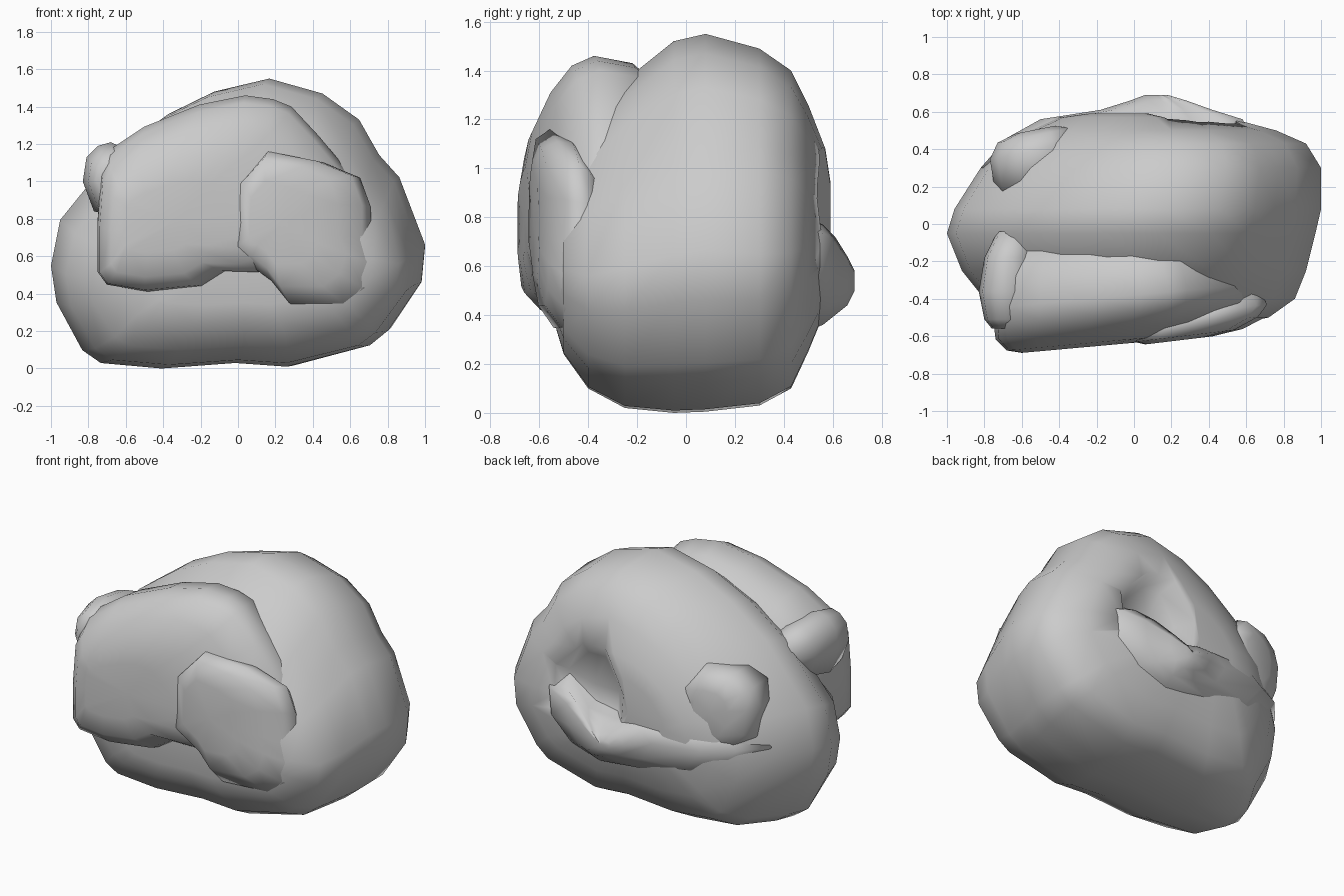
import bpy, bmesh


def loft(name, outline, rings, shear=0.0, pivot=0.0):
    """Stretch a front outline (x, z) into rings (y, x0, x1, z0, z1) and skin them."""
    xs, zs = [p[0] for p in outline], [p[1] for p in outline]
    ax, bx, az, bz = min(xs), max(xs), min(zs), max(zs)
    bm = bmesh.new()
    loops = []
    for y, x0, x1, z0, z1 in rings:
        loop = []
        for px, pz in outline:
            x = x0 + (px - ax) / (bx - ax) * (x1 - x0)
            z = z0 + (pz - az) / (bz - az) * (z1 - z0)
            loop.append(bm.verts.new((x, y + shear * (x - pivot), z)))
        loops.append(loop)
    n = len(outline)
    for a, b in zip(loops, loops[1:]):
        for i in range(n):
            bm.faces.new((a[i], a[(i + 1) % n], b[(i + 1) % n], b[i]))
    # fan caps
    for loop in (loops[0], loops[-1]):
        cap = bm.faces.new(loop)
        bmesh.ops.poke(bm, faces=[cap])
    bmesh.ops.recalc_face_normals(bm, faces=bm.faces)
    for f in bm.faces:
        f.smooth = True
    mesh = bpy.data.meshes.new(name)
    bm.to_mesh(mesh)
    bm.free()
    ob = bpy.data.objects.new(name, mesh)
    bpy.context.collection.objects.link(ob)
    return ob


# main boulder
body = loft("boulder_body",
     [(-1, .56), (-.97, .36), (-.83, .1), (-.73, .03), (-.4, 0), (0, .03),
      (.28, .01), (.7, .12), (.8, .2), (.98, .46), (1, .66), (.86, 1.02),
      (.75, 1.14), (.64, 1.33), (.44, 1.47), (.15, 1.55), (-.15, 1.48),
      (-.4, 1.36), (-.66, 1.17), (-.95, .81)],
     [(-.53, -.5, .56, .34, .9), (-.5, -.65, .72, .24, 1.05),
      (-.4, -.8, .86, .1, 1.18), (-.25, -.92, .92, .02, 1.36),
      (-.05, -1, .97, 0, 1.52), (.08, -.96, 1, .005, 1.55),
      (.3, -.82, 1, .03, 1.49), (.43, -.68, .92, .1, 1.4),
      (.5, -.56, .76, .25, 1.26), (.57, -.4, .5, .42, 1.08),
      (.59, -.25, .25, .55, .95)])

# shallow hollow in the back, above the ledge
cutter = loft("hollow_cutter",
     [(.02, .62), (.0, .85), (.15, 1.15), (.35, 1.14), (.58, .9), (.55, .6)],
     [(.49, .12, .5, .65, 1.0), (.65, -.06, .62, .58, 1.22)], shear=-.08, pivot=.3)
cutter.hide_render = True
cutter.hide_set(True)
cut = body.modifiers.new("hollow", 'BOOLEAN')
cut.operation = 'DIFFERENCE'
cut.object = cutter

# large slab on the front
loft("front_slab",
     [(-.75, .8), (-.75, .52), (-.7, .45), (-.47, .41), (-.15, .44), (0, .53),
      (.3, .52), (.6, .62), (.68, .85), (.6, 1.06), (.45, 1.24), (.3, 1.4),
      (.2, 1.44), (.05, 1.46), (-.2, 1.41), (-.5, 1.29), (-.68, 1.17), (-.73, 1.08)],
     [(-.635, -.6, 0, .62, 1.0), (-.615, -.68, .25, .49, 1.15),
      (-.55, -.74, .5, .42, 1.31), (-.47, -.75, .64, .41, 1.42),
      (-.38, -.75, .66, .42, 1.46), (-.22, -.73, .6, .45, 1.43),
      (-.04, -.68, .4, .5, 1.28)], shear=.09)

# angled lump at the front right
loft("front_lump",
     [(0, .6), (.02, 1), (.18, 1.16), (.45, 1.11), (.65, 1.03), (.71, .87),
      (.71, .68), (.77, .55), (.72, .42), (.6, .34), (.3, .34), (.2, .46), (.1, .53)],
     [(-.615, .06, .42, .56, 1.0), (-.595, 0, .58, .44, 1.12),
      (-.54, -.01, .72, .35, 1.16), (-.48, .02, .77, .33, 1.15),
      (-.4, .1, .72, .4, 1.05)], shear=.12, pivot=.3)

# small knob on the left of the slab
loft("left_knob",
     [(-.83, 1.0), (-.77, .84), (-.68, .82), (-.55, .9), (-.55, 1.15),
      (-.68, 1.21), (-.75, 1.19), (-.81, 1.13)],
     [(-.56, -.76, -.6, .93, 1.1), (-.51, -.8, -.57, .85, 1.17),
      (-.36, -.83, -.55, .82, 1.21), (-.18, -.8, -.55, .86, 1.19),
      (-.04, -.73, -.55, .95, 1.13)])

# rounded block at the back left
loft("back_block",
     [(-.78, .9), (-.76, .7), (-.65, .56), (-.45, .58), (-.33, .7),
      (-.34, .98), (-.46, 1.12), (-.64, 1.1), (-.74, 1.02)],
     [(.2, -.74, -.3, .58, 1.08), (.4, -.77, -.3, .56, 1.1),
      (.48, -.73, -.33, .61, 1.06), (.51, -.63, -.42, .7, .98)],
     shear=.2, pivot=-.5)

# ledge running low across the back
loft("back_ledge",
     [(-.75, .6), (-.6, .44), (-.2, .36), (.15, .33), (.4, .4), (.58, .55),
      (.6, .74), (.45, .78), (.25, .68), (.0, .66), (-.3, .7), (-.6, .7)],
     [(.3, -.82, .66, .28, .85), (.46, -.68, .64, .32, .82),
      (.56, -.5, .58, .36, .77), (.61, -.18, .42, .4, .72),
      (.66, -.02, .28, .44, .64), (.69, .06, .18, .5, .58)])
